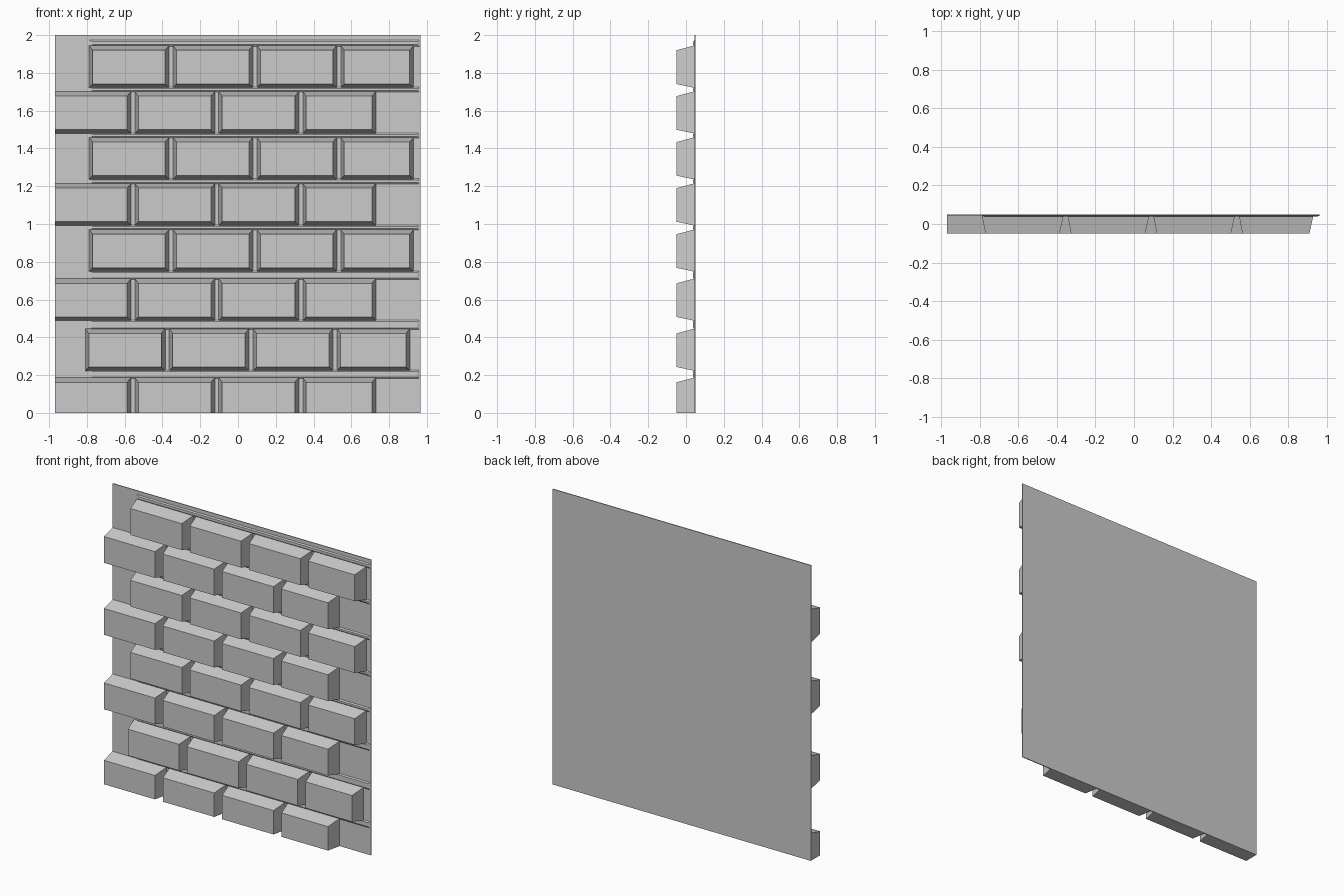
import bpy, bmesh

cube = bpy.data.objects.get("Cube")
if cube:
    bpy.data.objects.remove(cube, do_unlink=True)

# Single stone colour
stone = bpy.data.materials.new("stone_grey")
stone.use_nodes = True
stone.diffuse_color = (0.6, 0.6, 0.6, 1)
stone.node_tree.nodes["Principled BSDF"].inputs["Base Color"].default_value = (0.6, 0.6, 0.6, 1)

LEFT, RIGHT = -0.97, 0.965
BACK, WALL, FRONT = 0.05, 0.044, -0.05


def tapered_block(name, x, z, y, inset=(0, 0, 0, 0)):
    """Block from back y[1] to front y[0]; front face inset by (x0, x1, z0, z1)."""
    a, b, c, d = inset
    back = [(x[0], z[0]), (x[1], z[0]), (x[1], z[1]), (x[0], z[1])]
    front = [(x[0] + a, z[0] + c), (x[1] - b, z[0] + c),
             (x[1] - b, z[1] - d), (x[0] + a, z[1] - d)]
    bm = bmesh.new()
    vb = [bm.verts.new((px, y[1], pz)) for px, pz in back]
    vf = [bm.verts.new((px, y[0], pz)) for px, pz in front]
    bm.faces.new(vf)
    bm.faces.new(vb[::-1])
    for i in range(4):
        j = (i + 1) % 4
        bm.faces.new((vb[i], vb[j], vf[j], vf[i]))
    bmesh.ops.recalc_face_normals(bm, faces=bm.faces)
    mesh = bpy.data.meshes.new(name)
    bm.to_mesh(mesh)
    bm.free()
    mesh.materials.append(stone)
    obj = bpy.data.objects.new(name, mesh)
    bpy.context.collection.objects.link(obj)
    return obj


# Flat backing panel
tapered_block("back_panel", (LEFT, RIGHT), (0, 2), (WALL, BACK))

# Courses of bricks, bottom to top: (bottom, top, sideways shift)
courses = [(0, 0.187, 0), (0.223, 0.446, -0.02), (0.488, 0.711, 0), (0.748, 0.971, 0),
           (0.992, 1.215, 0), (1.236, 1.459, 0), (1.479, 1.702, 0), (1.721, 1.945, 0)]
flush_row = [(LEFT, -0.566), (-0.546, -0.122), (-0.102, 0.322), (0.343, 0.73)]
offset_row = [(-0.788, -0.365), (-0.344, 0.079), (0.1, 0.523), (0.544, 0.93)]

for r, (z0, z1, shift) in enumerate(courses):
    for c, (x0, x1) in enumerate(offset_row if r % 2 else flush_row):
        # Bricks cut by the panel edge stay square on the cut side
        left_in = 0 if x0 == LEFT else 0.018
        low_in = 0 if z0 == 0 else 0.02
        tapered_block(f"brick_{r + 1}_{c + 1}", (x0 + shift, x1 + shift), (z0, z1),
                      (FRONT, WALL), (left_in, 0.021, low_in, 0.025))

# Low mortar ridges in the joints above each course
for r, (z0, z1, shift) in enumerate(courses):
    top = courses[r + 1][0] if r + 1 < len(courses) else z1 + 0.025
    tapered_block(f"mortar_ridge_{r + 1}", (-0.79, RIGHT - 0.005), (z1 - 0.004, top + 0.004),
                  (0.038, WALL), (0.02, 0.01, 0.008, 0.008))
